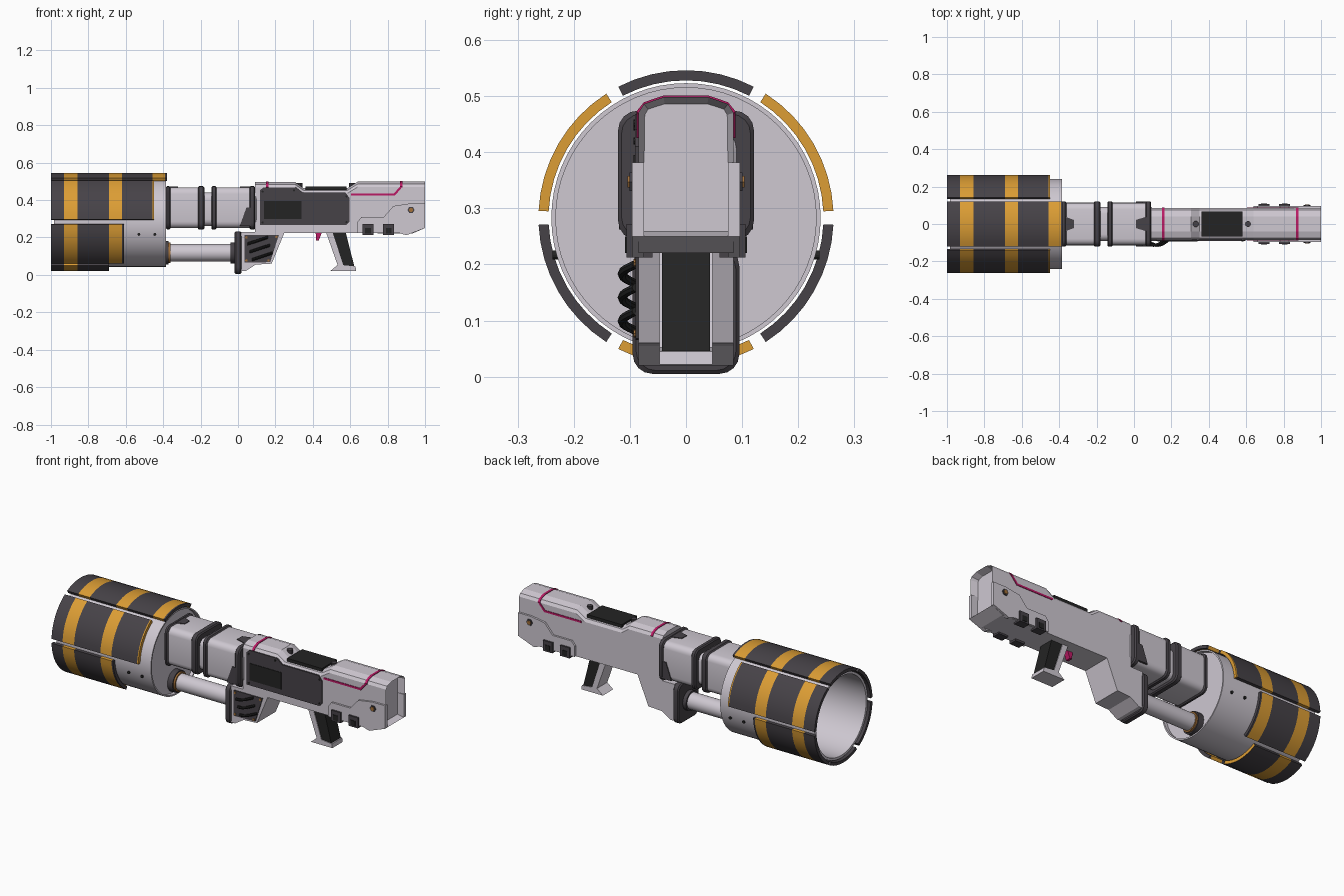
import bpy, bmesh, math

if "Cube" in bpy.data.objects:
    bpy.data.objects.remove(bpy.data.objects["Cube"])

def material(name, col):
    m = bpy.data.materials.new(name)
    m.diffuse_color = (*col, 1)
    m.use_nodes = True
    m.node_tree.nodes["Principled BSDF"].inputs["Base Color"].default_value = m.diffuse_color
    return m

LIGHT = material("pale grey", (0.62, 0.58, 0.64))
DARK = material("charcoal", (0.062, 0.055, 0.064))
BLACK = material("black", (0.017, 0.017, 0.017))
YELLOW = material("amber", (0.72, 0.34, 0.035))
PINK = material("magenta", (0.5, 0.01, 0.13))
BRONZE = material("bronze", (0.36, 0.16, 0.04))

def build(name, verts, faces, mats, smooth=False, rule=None):
    bm = bmesh.new()
    vs = [bm.verts.new(v) for v in verts]
    for f in faces:
        bm.faces.new([vs[i] for i in f])
    bmesh.ops.remove_doubles(bm, verts=bm.verts, dist=1e-5)
    bmesh.ops.recalc_face_normals(bm, faces=bm.faces)
    if rule:
        for f in bm.faces:
            f.material_index = rule(f.calc_center_median())
    me = bpy.data.meshes.new(name)
    bm.to_mesh(me)
    bm.free()
    ob = bpy.data.objects.new(name, me)
    bpy.context.collection.objects.link(ob)
    for m in mats:
        me.materials.append(m)
    if smooth:
        bpy.ops.object.select_all(action='DESELECT')
        ob.select_set(True)
        bpy.context.view_layer.objects.active = ob
        bpy.ops.object.shade_smooth_by_angle(angle=math.radians(30))
    return ob

def loft(name, rings, mats, smooth=False, closed=False, rule=None):
    """Skin equal-sized rings; cap both ends unless the path is closed."""
    n, k = len(rings[0]), len(rings)
    verts = [p for r in rings for p in r]
    faces = [(a * n + i, a * n + (i + 1) % n, (a + 1) % k * n + (i + 1) % n, (a + 1) % k * n + i)
             for a in range(k if closed else k - 1) for i in range(n)]
    if not closed:
        faces += [tuple(range(n)), tuple(range((k - 1) * n, k * n))]
    return build(name, verts, faces, mats, smooth, rule)

def prism(name, pts, y0, y1, mat, smooth=False):
    return loft(name, [[(x, y, z) for x, z in pts] for y in (y0, y1)], [mat], smooth)

def both_sides(name, pts, y0, y1, mat):
    for s, side in ((-1, "front"), (1, "back")):
        prism(f"{side}_{name}", pts, s * y0, s * y1, mat)

def box(name, x0, x1, y0, y1, z0, z1, mat):
    return prism(name, [(x0, z0), (x1, z0), (x1, z1), (x0, z1)], y0, y1, mat)

def circle(cx, cz, r, n=12):
    return [(cx + r * math.cos(2 * math.pi * i / n), cz + r * math.sin(2 * math.pi * i / n)) for i in range(n)]

def lathe(name, profile, cz, mat, n=48):
    """Turn (x, radius) points about an axis along x."""
    return loft(name, [[(x, y, z) for y, z in circle(0, cz, max(r, 1e-7), n)] for x, r in profile],
                [mat], True)

def rounded(hy, z0, z1, r):
    pts = []
    for i, (sy, z) in enumerate(((1, z1 - r), (-1, z1 - r), (-1, z0 + r), (1, z0 + r))):
        for j in range(5):
            a = math.pi / 2 * (i + j / 4)
            pts.append((sy * (hy - r) + r * math.cos(a), z + r * math.sin(a)))
    return pts

def sleeve(name, x0, x1, hy, z0, z1, mat, c=0.006):
    """Rounded box along x with softened ends."""
    rings = []
    for x, d in ((x0, c), (x0 + c, 0), (x1 - c, 0), (x1, c)):
        rings.append([(x, y, z) for y, z in rounded(hy - d, z0 + d, z1 - d, 0.035)])
    return loft(name, rings, [mat], True)

# Hollow drum with recessed back plate
CZ = 0.283
lathe("drum", [(-0.405, 0), (-0.405, 0.232), (-0.385, 0.232), (-0.385, 0.24), (-0.985, 0.24),
               (-0.985, 0.226), (-0.46, 0.226), (-0.46, 0)], CZ, LIGHT, 64)

# Six curved armour plates with painted bands
def band(c):
    return 1 if any(a < c.x < b for a, b in ((-0.93, -0.857), (-0.69, -0.62), (-0.457, -0.39))) else 0

def armour(name, mid, x_end):
    xs = [x for x in (-1, -0.93, -0.857, -0.69, -0.62, -0.457, -0.39) if x < x_end - 0.005] + [x_end]
    arc = [math.radians(mid - 27.3 + 54.6 * i / 8) for i in range(9)]
    sec = [(0.263, a) for a in arc] + [(0.245, a) for a in reversed(arc)]
    loft(name, [[(x, r * math.cos(a), CZ + r * math.sin(a)) for r, a in sec] for x in xs],
         [DARK, YELLOW], True, rule=band)

for mid, end, name in ((90, -0.38, "top"), (30, -0.45, "upper_back"), (150, -0.45, "upper_front"),
                       (-30, -0.61, "lower_back"), (210, -0.61, "lower_front"), (270, -0.69, "bottom")):
    armour(name + "_armour", mid, end)
for x in (-0.53, -0.445):
    both_sides("drum_bolt", circle(x, 0.217, 0.008), 0.22, 0.238, BLACK)

# Neck made of two sleeves with dark collars
sleeve("neck_core", -0.4, 0.1, 0.09, 0.262, 0.44, LIGHT)
for x0, x1, name in ((-0.375, -0.2, "rear"), (-0.125, 0.075, "fore")):
    sleeve(name + "_neck_sleeve", x0, x1, 0.114, 0.25, 0.468, LIGHT)
for i, (x0, x1) in enumerate(((-0.385, -0.362), (-0.215, -0.18), (-0.143, -0.115), (0.062, 0.092))):
    sleeve(f"neck_collar_{i}", x0, x1, 0.121, 0.243, 0.474, DARK)
both_sides("neck_gusset", [(0.01, 0.262), (0.07, 0.262), (0.07, 0.36), (0.045, 0.36)], 0.108, 0.119, DARK)
for x0, x1 in ((-0.37, -0.322), (0.07, 0.01)):
    loft("neck_top_tab", [[(x0, -0.04, z), (x1, -0.022, z), (x1, 0.022, z), (x0, 0.04, z)]
                          for z in (0.464, 0.472)], [DARK])

# Piston under the neck
lathe("piston", [(-0.42, 0), (-0.42, 0.047), (0, 0.047), (0, 0)], 0.118, LIGHT, 32)
for name, x0, x1, r, m in (("piston_rear_ring", -0.405, -0.372, 0.062, DARK),
                           ("piston_bronze_ring", -0.372, -0.362, 0.055, BRONZE),
                           ("piston_fore_ring", -0.04, -0.015, 0.056, DARK)):
    lathe(name, [(x0, 0), (x0, r), (x1, r), (x1, 0)], 0.118, m, 32)
sleeve("piston_mount", -0.018, 0.018, 0.095, 0.005, 0.232, DARK)

# Main housing with arched top
W = 0.085
def arch(x, top, d=0.0):
    return [(x, y, top + dz + d) for y, dz in ((W + d, -0.032), (0.075, -0.016), (0.04, -0.004),
                                               (-0.04, -0.004), (-0.075, -0.016), (-W - d, -0.032))]
stations = ((0.09, 0.224, 0.5), (0.305, 0.224, 0.5), (0.35, 0.224, 0.468), (0.585, 0.224, 0.468),
            (0.64, 0.224, 0.502), (0.93, 0.22, 0.502), (1.0, 0.25, 0.502))
housing = loft("housing", [[(x, -W, b), (x, W, b)] + arch(x, t) for x, b, t in stations], [LIGHT])
bm = bmesh.new()
bm.from_mesh(housing.data)
end = [f for f in bm.faces if f.calc_center_median().x > 0.99]
bmesh.ops.inset_region(bm, faces=end, thickness=0.012, depth=-0.04)
bm.to_mesh(housing.data)
bm.free()

# Lower block with vent panel and bowed hoses
prism("lower_block", [(0.015, 0.23), (0.015, 0.02), (0.04, 0.02), (0.095, 0.055), (0.18, 0.06), (0.25, 0.23)],
      -W, W, LIGHT)
prism("vent_panel", [(0.035, 0.212), (0.035, 0.065), (0.172, 0.068), (0.218, 0.212)], -0.09, -0.08, DARK)
for i in range(3):
    rings = []
    for j in range(9):
        t = j / 8
        cx, cz, cy = 0.05 + 0.11 * t + 0.012 * i, 0.165 - 0.042 * i + 0.036 * t, -0.088 - 0.026 * math.sin(math.pi * t)
        rings.append([(cx, cy + y, cz + z) for y, z in circle(0, 0, 0.008, 8)])
    loft(f"hose_{i}", rings, [BLACK], True)
for x, z in ((0.045, 0.2), (0.205, 0.203), (0.045, 0.077), (0.163, 0.077)):
    prism("vent_screw", circle(x, z, 0.007, 8), -0.094, -0.085, BRONZE)

# Side panel, screen and screws on the front
prism("side_panel", [(0.118, 0.267), (0.118, 0.452), (0.135, 0.468), (0.31, 0.468), (0.345, 0.44), (0.575, 0.44),
                     (0.597, 0.41), (0.597, 0.285), (0.58, 0.267)], -0.091, -0.08, DARK)
box("side_screen", 0.14, 0.34, -0.094, -0.085, 0.298, 0.395, BLACK)
for x, z in ((0.132, 0.28), (0.132, 0.445), (0.3, 0.452), (0.58, 0.282), (0.58, 0.42)):
    prism("panel_screw", circle(x, z, 0.006, 8), -0.094, -0.085, BLACK)

# Top screen and knobs on the sloped steps
box("top_screen", 0.36, 0.58, -0.068, 0.068, 0.455, 0.473, BLACK)
for x in (0.33, 0.61):
    loft("top_knob", [[(px, py, z) for px, py in circle(x, 0, 0.016, 10)] for z in (0.46, 0.492)], [DARK])

# Magenta trim lines
both_sides("trim_line", [(0.605, 0.425), (0.84, 0.425), (0.88, 0.472), (0.866, 0.472), (0.834, 0.436),
                         (0.605, 0.436)], 0.08, 0.088, PINK)
for x, top in ((0.15, 0.5), (0.866, 0.502)):
    loft("trim_band", [arch(xx, top, 0.003) + [(xx, -0.08, 0.46), (xx, 0.08, 0.46)] for xx in (x, x + 0.014)], [PINK])

# Cheek plates, rail clips and pivot bolts
both_sides("cheek_plate", [(0.64, 0.224), (0.64, 0.285), (0.66, 0.31), (0.78, 0.31), (0.83, 0.368), (0.92, 0.382),
                           (1.0, 0.382), (1.0, 0.25), (0.9, 0.212), (0.86, 0.224)], 0.075, 0.096, LIGHT)
both_sides("pivot_ring", circle(0.925, 0.347, 0.019, 6), 0.09, 0.101, DARK)
both_sides("pivot_bolt", circle(0.925, 0.347, 0.012, 6), 0.09, 0.104, BRONZE)
for x in (0.665, 0.775):
    both_sides("rail_clip", [(x, 0.212), (x + 0.06, 0.212), (x + 0.06, 0.272), (x, 0.272)], 0.06, 0.106, DARK)
    both_sides("clip_inset", [(x + 0.015, 0.22), (x + 0.045, 0.22), (x + 0.045, 0.25), (x + 0.015, 0.25)],
               0.1, 0.109, BLACK)

# Grip and trigger
prism("grip", [(0.495, 0.23), (0.575, 0.23), (0.622, 0.045), (0.55, 0.045)], -0.043, 0.043, BLACK)
prism("grip_spine", [(0.47, 0.23), (0.505, 0.23), (0.565, 0.045), (0.535, 0.045)], -0.047, 0.047, LIGHT)
prism("grip_base", [(0.495, 0.022), (0.632, 0.022), (0.628, 0.045), (0.535, 0.055)], -0.047, 0.047, LIGHT)
prism("trigger", [(0.415, 0.23), (0.45, 0.23), (0.432, 0.185), (0.418, 0.185)], -0.015, 0.015, PINK)
